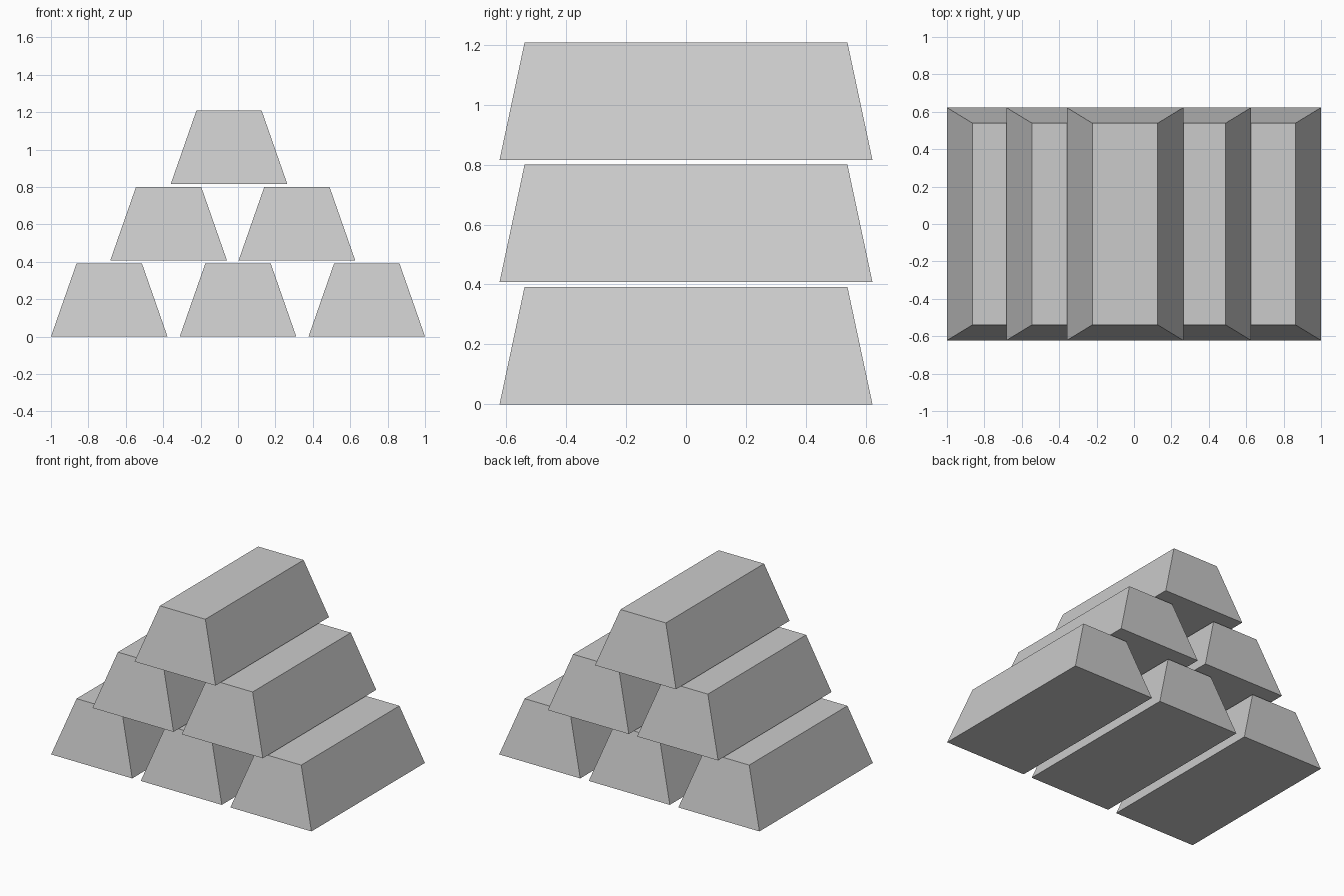
import bpy
import bmesh

if "Cube" in bpy.data.objects:
    bpy.data.objects.remove(bpy.data.objects["Cube"])

BASE = (0.623, 1.245)   # footprint width, length
TOP = (0.349, 1.078)    # narrower upper face
HEIGHT = 0.392
LAYER = 0.408           # layer pitch, leaving a thin gap


def ingot(name, x, z):
    # Box whose upper face is tapered inward
    bm = bmesh.new()
    bmesh.ops.create_cube(bm, size=1.0)
    for v in bm.verts:
        w, l = TOP if v.co.z > 0 else BASE
        v.co = (v.co.x * w, v.co.y * l, (v.co.z + 0.5) * HEIGHT)
    mesh = bpy.data.meshes.new(name)
    bm.to_mesh(mesh)
    bm.free()
    obj = bpy.data.objects.new(name, mesh)
    obj.location = (x, 0, z)
    bpy.context.collection.objects.link(obj)


# Stacked layers, each slightly off centre
layers = [
    ("bottom", (-0.6885, 0.0, 0.6885)),
    ("middle", (-0.371, 0.315)),
    ("top", (-0.048,)),
]
for row, (label, centres) in enumerate(layers):
    for i, x in enumerate(centres, 1):
        ingot(f"{label}_ingot_{i}", x, row * LAYER)
